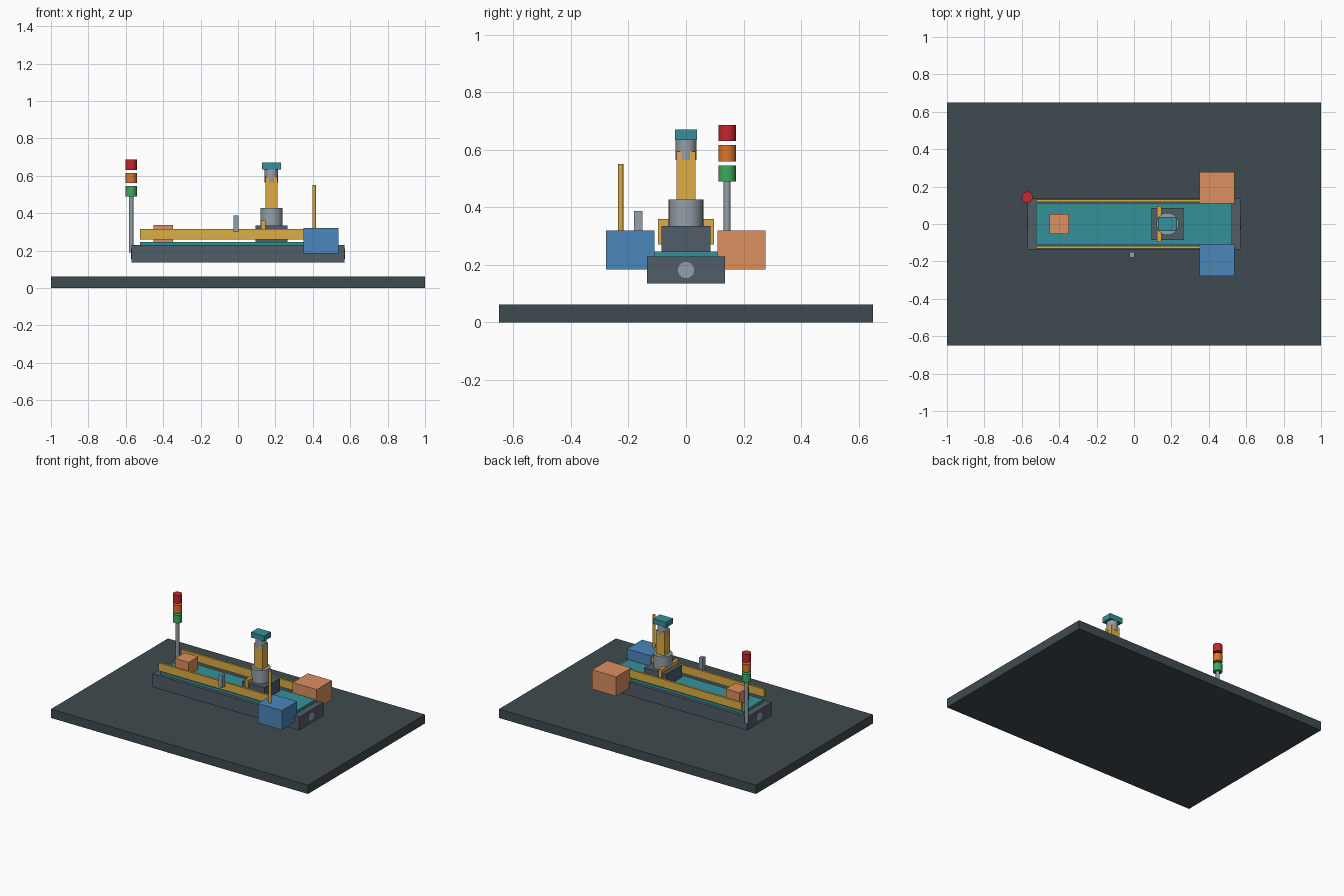
import bpy
from math import radians

if "Cube" in bpy.data.objects:
    bpy.data.objects.remove(bpy.data.objects["Cube"])


def material(name, hex_code):
    def lin(c):
        return c / 12.92 if c <= 0.04045 else ((c + 0.055) / 1.055) ** 2.4
    rgb = [lin(int(hex_code[i:i + 2], 16) / 255) for i in (0, 2, 4)]
    m = bpy.data.materials.new(name)
    m.diffuse_color = (*rgb, 1)
    m.use_nodes = True
    m.node_tree.nodes["Principled BSDF"].inputs["Base Color"].default_value = m.diffuse_color
    return m


slate = material("slate", "3F4B50")
steel_dark = material("dark_steel", "505D67")
steel = material("steel", "93A0A8")
teal = material("teal", "35919A")
yellow = material("yellow", "DFAE42")
blue = material("blue", "4B86BC")
copper = material("copper", "DB9060")
red = material("red", "C4272F")
amber = material("amber", "DD762B")
green = material("green", "40AA60")


def box(name, mat, x, y, z):
    """Box from (min, max) ranges on each axis."""
    bpy.ops.mesh.primitive_cube_add(size=1, location=[sum(r) / 2 for r in (x, y, z)])
    o = bpy.context.object
    o.name = name
    o.scale = [r[1] - r[0] for r in (x, y, z)]
    bpy.ops.object.transform_apply(location=False, rotation=False, scale=True)
    o.data.materials.append(mat)
    return o


def cylinder(name, mat, x, y, r, z0, z1, sides=32):
    bpy.ops.mesh.primitive_cylinder_add(vertices=sides, radius=r, depth=z1 - z0,
                                        location=(x, y, (z0 + z1) / 2))
    o = bpy.context.object
    o.name = name
    o.data.materials.append(mat)
    bpy.ops.object.shade_smooth_by_angle(angle=radians(40))
    return o


# Floor plate
box("floor_plate", slate, (-1, 1), (-0.65, 0.65), (0, 0.062))

# Conveyor: frame, belt, side rails and end hubs
box("conveyor_frame", steel_dark, (-0.57, 0.57), (-0.135, 0.135), (0.135, 0.229))
box("conveyor_belt", teal, (-0.525, 0.525), (-0.112, 0.112), (0.227, 0.247))
for side, label in ((-1, "front"), (1, "back")):
    y = side * 0.124
    box(f"{label}_guide_rail", yellow, (-0.525, 0.525), (y - 0.007, y + 0.007), (0.26, 0.316))
    hub = cylinder(f"{label}_end_hub", steel, side * 0.556, 0, 0.028, 0.167, 0.197)
    hub.location.z = 0.182
    hub.rotation_euler.y = radians(90)

# Parcel on the belt
box("parcel", copper, (-0.453, -0.347), (-0.053, 0.053), (0.247, 0.337))

# Handling arm: pedestal, turret, column, wrist, tool head and clamp bar
ax = 0.179
box("arm_pedestal", steel_dark, (ax - 0.086, ax + 0.086), (-0.086, 0.086), (0.247, 0.335))
cylinder("arm_turret", steel, ax, 0, 0.06, 0.335, 0.428)
box("arm_column", yellow, (ax - 0.033, ax + 0.033), (-0.033, 0.033), (0.428, 0.594))
cylinder("arm_wrist", steel, ax, 0, 0.036, 0.565, 0.636)
box("tool_head", teal, (ax - 0.051, ax + 0.051), (-0.038, 0.038), (0.634, 0.671))
box("clamp_bar", yellow, (0.123, 0.146), (-0.097, 0.097), (0.27, 0.36))

# Cabinets at the outfeed end, with a mast on the front one
box("control_cabinet", blue, (0.349, 0.536), (-0.278, -0.109), (0.184, 0.32))
box("motor_cabinet", copper, (0.349, 0.536), (0.109, 0.277), (0.184, 0.32))
cylinder("cabinet_mast", yellow, 0.408, -0.227, 0.009, 0.315, 0.55, 16)

# Sensor beside the belt
box("side_sensor", steel, (-0.024, 0.003), (-0.18, -0.151), (0.298, 0.387))

# Stack light
sx, sy = -0.571, 0.143
cylinder("light_pole", steel, sx, sy, 0.012, 0.19, 0.49, 24)
for i, (label, mat) in enumerate((("green", green), ("amber", amber), ("red", red))):
    z = 0.49 + i * 0.07
    cylinder(f"{label}_light", mat, sx, sy, 0.03, z, z + 0.056)
